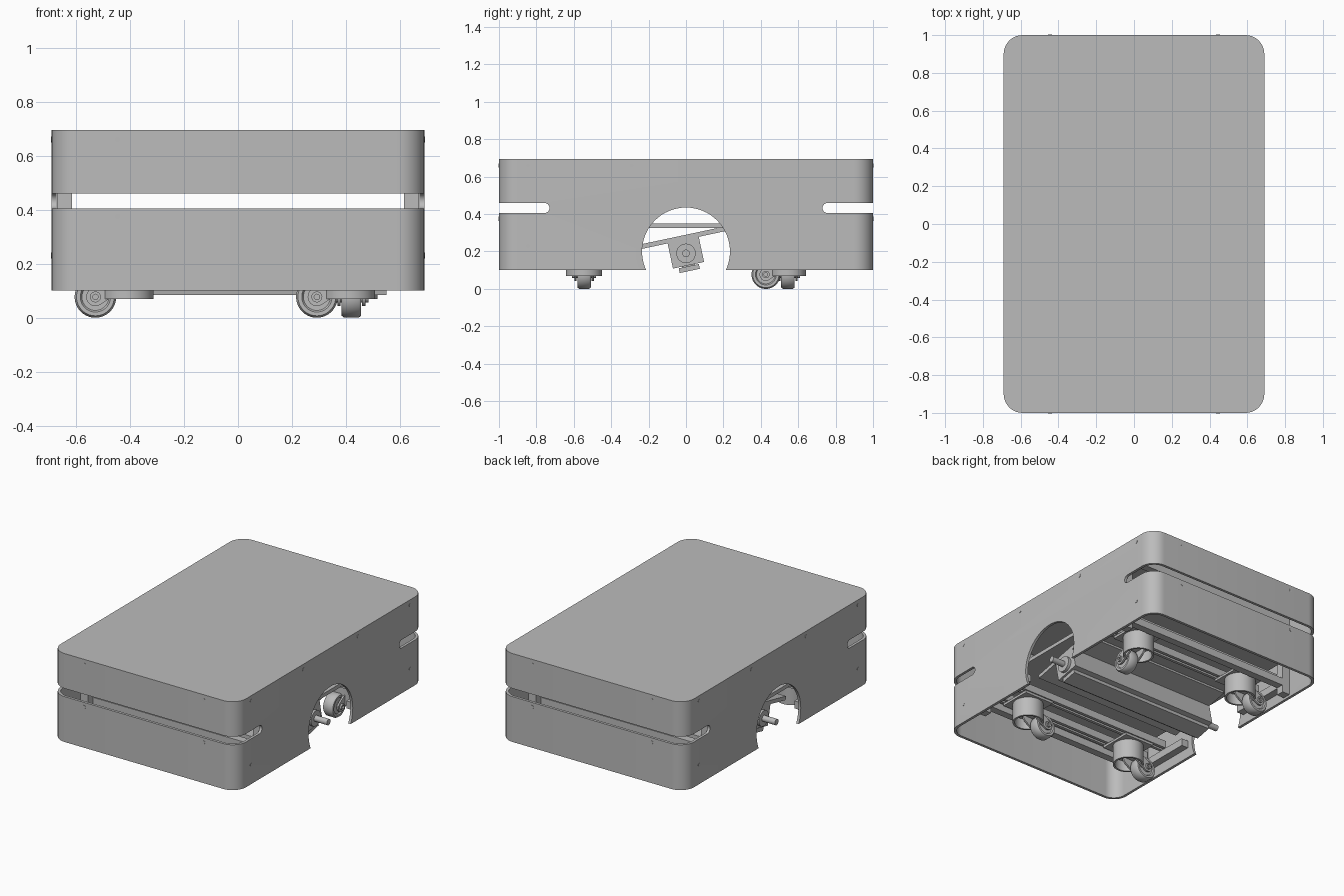
import bpy, bmesh
from math import sin, cos, pi, radians
from mathutils import Matrix, Vector

cube = bpy.data.objects.get("Cube")
if cube:
    bpy.data.objects.remove(cube, do_unlink=True)

grey = bpy.data.materials.new("plain grey")
grey.use_nodes = True
grey.diffuse_color = (0.5, 0.5, 0.5, 1)
grey.node_tree.nodes["Principled BSDF"].inputs["Base Color"].default_value = (0.5, 0.5, 0.5, 1)


def finish(name, bm, matrix=None):
    """Turn a bmesh into a named object with the grey material."""
    if matrix:
        bm.transform(matrix)
    bmesh.ops.recalc_face_normals(bm, faces=bm.faces)
    mesh = bpy.data.meshes.new(name)
    bm.to_mesh(mesh)
    bm.free()
    mesh.materials.append(grey)
    ob = bpy.data.objects.new(name, mesh)
    bpy.context.collection.objects.link(ob)
    return ob


def box(name, center, size, matrix=None):
    bm = bmesh.new()
    bmesh.ops.create_cube(bm, size=1)
    bm.transform(Matrix.Translation(center) @ Matrix.Diagonal((*size, 1)))
    return finish(name, bm, matrix)


def cylinder(name, center, radius, depth, axis="Z", matrix=None, segments=32):
    bm = bmesh.new()
    bmesh.ops.create_cone(bm, cap_ends=True, segments=segments,
                          radius1=radius, radius2=radius, depth=depth)
    turn = {"X": Matrix.Rotation(pi / 2, 4, "Y"),
            "Y": Matrix.Rotation(pi / 2, 4, "X"), "Z": Matrix()}[axis]
    bm.transform(Matrix.Translation(center) @ turn)
    return finish(name, bm, matrix)


def prism(name, points, direction):
    """Extrude a closed outline along a direction."""
    bm = bmesh.new()
    face = bm.faces.new([bm.verts.new(p) for p in points])
    ext = bmesh.ops.extrude_face_region(bm, geom=[face])
    verts = [v for v in ext["geom"] if isinstance(v, bmesh.types.BMVert)]
    bmesh.ops.translate(bm, verts=verts, vec=Vector(direction))
    return finish(name, bm)


def rounded_block(name, hx, hy, r, z0, z1, steps=10):
    pts = []
    for k, (sx, sy) in enumerate([(1, 1), (-1, 1), (-1, -1), (1, -1)]):
        for i in range(steps + 1):
            a = pi / 2 * (k + i / steps)
            pts.append((sx * (hx - r) + r * cos(a), sy * (hy - r) + r * sin(a), z0))
    return prism(name, pts, (0, 0, z1 - z0))


def lathe(name, profile, matrix, segments=40):
    """Spin a closed (radius, height) outline around z."""
    bm = bmesh.new()
    verts = [bm.verts.new((r, 0, z)) for r, z in profile]
    edges = [bm.edges.new((verts[i - 1], verts[i])) for i in range(len(verts))]
    bmesh.ops.spin(bm, geom=verts + edges, axis=(0, 0, 1), cent=(0, 0, 0),
                   angle=2 * pi, steps=segments, use_merge=True)
    bmesh.ops.remove_doubles(bm, verts=bm.verts, dist=0.0001)
    return finish(name, bm, matrix)


def cut(ob, cutters):
    for c in cutters:
        mod = ob.modifiers.new("cut", "BOOLEAN")
        mod.operation, mod.solver, mod.object = "DIFFERENCE", "EXACT", c
    graph = bpy.context.evaluated_depsgraph_get()
    mesh = bpy.data.meshes.new_from_object(ob.evaluated_get(graph))
    ob.modifiers.clear()
    ob.data = mesh
    for c in cutters:
        bpy.data.objects.remove(c, do_unlink=True)


# Outer cover: hollow rounded box, open below, with end slots and axle arches
HX, HY, WALL = 0.69, 1.0, 0.018
cover = rounded_block("outer_cover", HX, HY, 0.1, 0.1, 0.695)
cutters = [rounded_block("hollow_cutter", HX - WALL, HY - WALL, 0.1 - WALL, 0, 0.695 - WALL),
           cylinder("arch_cutter", (0, 0, 0.2), 0.235, 3, "X", segments=64)]
for s in (-1, 1):
    r = 0.0275
    pts = [(-1, s * 1.2, 0.4325 - r)]
    pts += [(-1, s * (0.73 + r - r * cos(a)), 0.4325 + r * sin(a))
            for a in [pi * (i / 12 - 0.5) for i in range(13)]]
    pts.append((-1, s * 1.2, 0.4325 + r))
    cutters.append(prism("slot_cutter", pts, (2, 0, 0)))
cut(cover, cutters)

# Cover screws
for s in (-1, 1):
    for y, z in [(-0.845, 0.66), (-0.29, 0.66), (0.29, 0.66), (0.845, 0.66),
                 (-0.845, 0.23), (0.845, 0.23)]:
        cylinder("side_screw", (s * HX, y, z), 0.011, 0.004, "X", segments=16)
    for x in (-0.445, 0.445):
        for z in (0.66, 0.375):
            cylinder("end_screw", (x, s * HY, z), 0.011, 0.004, "Y", segments=16)

# Inner frame: deck, corner posts, rails and grooved cross beams
box("deck", (0, 0, 0.3375), (1.22, 1.44, 0.025))
for sy in (-1, 1):
    for sx in (-1, 1):
        box("corner_post", (sx * 0.643, sy * 0.69, 0.39), (0.056, 0.056, 0.55))
        box("lower_side_rail", (sx * 0.643, sy * 0.47, 0.19), (0.05, 0.4, 0.05))
    box("end_rail", (0, sy * 0.69, 0.19), (1.24, 0.05, 0.05))
    box("upper_end_rail", (0, sy * 0.69, 0.64), (1.24, 0.05, 0.05))
    for y in (0.455, 0.635):
        for dy in (-0.018, 0.018):
            box("cross_beam_lip", (0, sy * y + dy, 0.24), (1.24, 0.02, 0.05))
        box("cross_beam_core", (0, sy * y, 0.25), (1.24, 0.03, 0.03))
    box("upper_side_rail", (sy * 0.643, 0, 0.64), (0.05, 1.33, 0.05))

# Tilted drive unit on the middle axis
tilt = Matrix.Translation((0, 0, 0.19)) @ Matrix.Rotation(radians(12), 4, "X")
box("swing_plate", (0, -0.01, 0.085), (1.12, 0.48, 0.025), tilt)
box("drive_beam", (0, 0, 0.005), (1.12, 0.17, 0.14), tilt)
box("drive_foot", (0, 0, -0.083), (1.1, 0.11, 0.026), tilt)
box("foot_spacer", (0, 0, -0.068), (1.0, 0.07, 0.03), tilt)
cylinder("axle_boss", (0, 0, 0), 0.052, 1.16, "X", tilt)
cylinder("axle_shaft", (0, 0, 0), 0.02, 1.35, "X", tilt)


def caster(x, y, angle):
    """Swivel caster whose wheel trails along its local +x."""
    m = Matrix.Translation((x, y, 0)) @ Matrix.Rotation(angle, 4, "Z")
    box("caster_plate", (0, 0, 0.207), (0.22, 0.22, 0.016), m)
    lathe("caster_cup", [(0.001, 0.2), (0.097, 0.2), (0.097, 0.07),
                         (0.084, 0.07), (0.084, 0.14), (0.001, 0.14)], m)
    # Wheel with a rounded tread and recessed hub
    wheel = m @ Matrix.Translation((0.118, 0, 0.077)) @ Matrix.Rotation(pi / 2, 4, "X")
    lathe("caster_wheel", [(0.018, -0.028), (0.05, -0.028), (0.056, -0.036), (0.07, -0.036),
                           (0.077, -0.026), (0.077, 0.026), (0.07, 0.036), (0.056, 0.036),
                           (0.05, 0.028), (0.018, 0.028)], wheel)
    # Fork arms: stadium outline from the cup to the axle
    for s in (-1, 1):
        pts = []
        for cx, cz, start in [(0.118, 0.077, -2.15), (0.03, 0.135, 1.0)]:
            for i in range(13):
                a = start + pi * i / 12
                pts.append((cx + 0.034 * cos(a), s * 0.04, cz + 0.034 * sin(a)))
        prism("fork_arm", pts, (0, s * 0.012, 0)).data.transform(m)
        lathe("axle_collar", [(0.01, 0.028), (0.02, 0.028), (0.02, 0.064), (0.01, 0.064)],
              wheel @ Matrix.Rotation(0 if s > 0 else pi, 4, "X"))


caster(-0.41, -0.545, pi)
caster(-0.41, 0.545, pi)
caster(0.41, -0.545, pi)
caster(0.42, 0.545, -pi / 2)

# Smooth shading with sharp edges kept
bpy.ops.object.select_all(action="DESELECT")
for ob in bpy.context.collection.objects:
    if ob.type == "MESH":
        ob.select_set(True)
        bpy.context.view_layer.objects.active = ob
bpy.ops.object.shade_smooth_by_angle(angle=radians(35))
